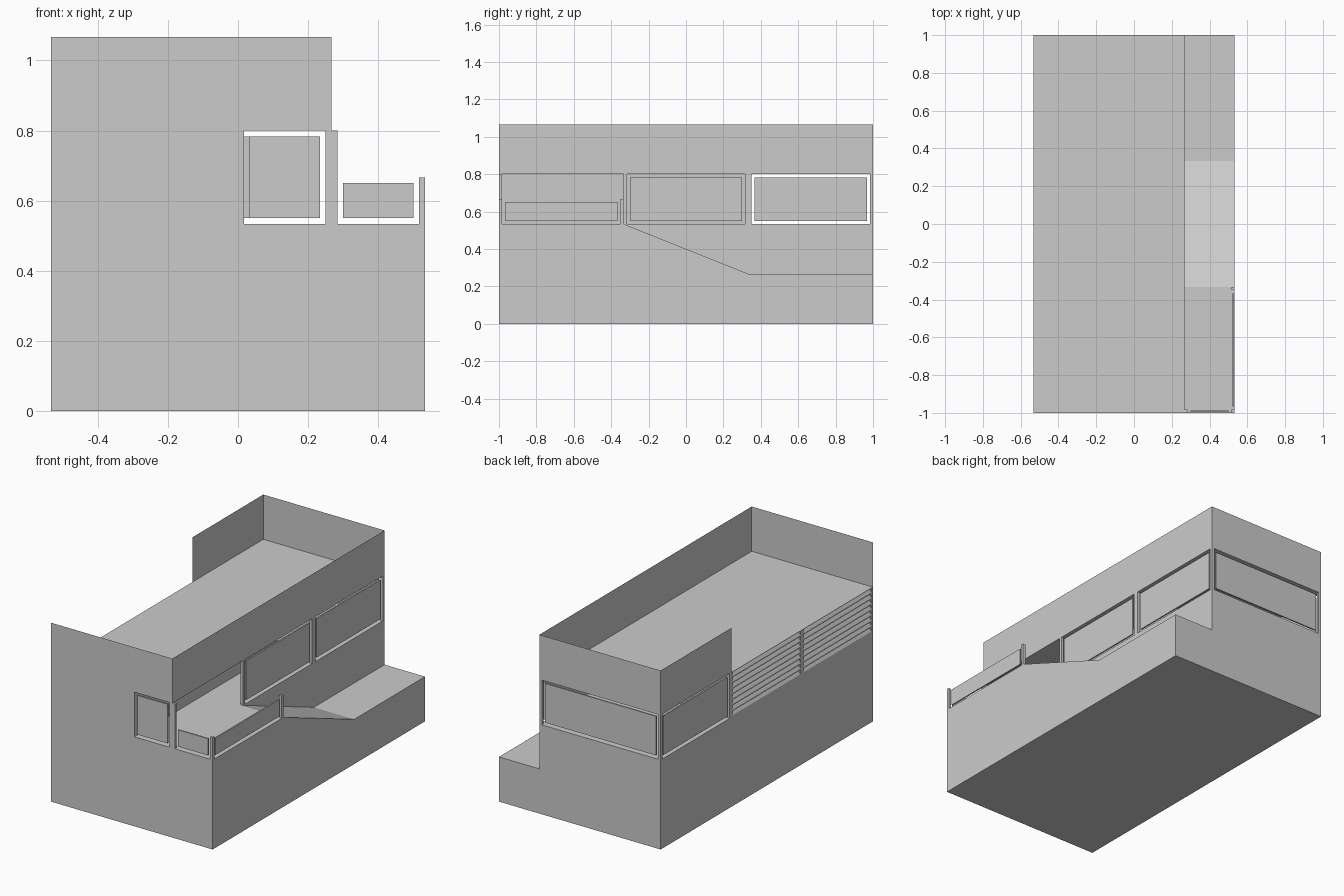
import bpy, math

if "Cube" in bpy.data.objects:
    bpy.data.objects.remove(bpy.data.objects["Cube"])

U = 0.8 / 3          # storey height and grid step
T = U / 16           # post and wall thickness
XL, XM, XR = -2 * U, U, 2 * U
Y3 = 1 / 3
Z1, Z2, Z3, Z4 = U, 2 * U, 3 * U, 4 * U


def mesh(name, verts, faces):
    me = bpy.data.meshes.new(name)
    me.from_pydata(verts, [], faces)
    ob = bpy.data.objects.new(name, me)
    bpy.context.collection.objects.link(ob)
    return ob


def prism(name, profile, x0, x1):
    """Extrude a (y, z) profile, counter-clockwise seen from +x, along x."""
    n = len(profile)
    verts = [(x, y, z) for x in (x0, x1) for y, z in profile]
    faces = [tuple(range(n))[::-1], tuple(range(n, 2 * n))]
    faces += [(i, (i + 1) % n, n + (i + 1) % n, n + i) for i in range(n)]
    return mesh(name, verts, faces)


def box(name, x0, x1, y0, y1, z0, z1):
    return prism(name, [(y0, z0), (y1, z0), (y1, z1), (y0, z1)], x0, x1)


def pane_x(name, x, y0, y1, z1):
    """Floating glass sheet inside an opening of a side wall."""
    box(name, x - T / 4, x + T / 4, y0 + T, y1 - T, Z2 + T, z1 - T)


def pane_y(name, y, x0, x1, z1):
    """Floating glass sheet inside an opening of a front or back wall."""
    box(name, x0 + T, x1 - T, y - T / 4, y + T / 4, Z2 + T, z1 - T)


# lower storeys with the ramp cut out on the right
base = box("base_block", XL, XR, -1, 1, 0, Z2)
cutter = prism("ramp_cutter", [(-Y3, Z2), (Y3, Z1), (1.2, Z1), (1.2, 1), (-Y3, 1)], XM, 0.8)
cut = base.modifiers.new("ramp", 'BOOLEAN')
cut.operation, cut.object, cut.solver = 'DIFFERENCE', cutter, 'EXACT'
bpy.context.view_layer.objects.active = base
bpy.ops.object.modifier_apply(modifier="ramp")
bpy.data.objects.remove(cutter)

# roof sheet and thin parapets, open along part of the left side
mesh("roof", [(XL, -1, Z3), (XM, -1, Z3), (XM, 1, Z3), (XL, 1, Z3)], [(0, 1, 2, 3)])
for name, a, b in (("parapet_front", (XL, -1), (XM, -1)),
                   ("parapet_right", (XM, -1), (XM, 1)),
                   ("parapet_back", (XM, 1), (XL, 1)),
                   ("parapet_left", (XL, 1), (XL, Y3))):
    mesh(name, [(*a, Z3), (*b, Z3), (*b, Z4), (*a, Z4)], [(0, 1, 2, 3)])

# closed core walls of the upper storey
box("front_wall", XL, T, -1, -1 + T, Z2, Z3)
box("core_wall_side", 0, T, -1 + T, Y3, Z2, Z3)
box("core_wall_back", XL, T, Y3, Y3 + T, Z2, Z3)

# posts of the upper storey
for i, (x, y0, y1) in enumerate((
        (XM - T, -1, -1 + T), (XM - T, -Y3, -Y3 + T), (XM - T, Y3 - T, Y3 + T),
        (XM - T, 1 - T, 1), (XL, 1 - T, 1), (XL, Y3 - T, Y3), (XL, -Y3 - T, -Y3 + T))):
    box(f"post_{i}", x, x + T, y0, y1, Z2, Z3)

# glass panes of the upper storey
pane_y("front_glass", -1 + T / 2, T, XM - T, Z3)
pane_y("back_glass", 1 - T / 2, XL + T, XM - T, Z3)
pane_x("left_glass", XL + T / 2, Y3 + T, 1 - T, Z3)
pane_x("right_glass_middle", XM - T / 2, -Y3 + T, Y3 - T, Z3)
pane_x("right_glass_back", XM - T / 2, Y3 + T, 1 - T, Z3)

# sloping louvre slats on the left side
COUNT = 8
PITCH = U / COUNT
for bay, (y0, y1) in enumerate(((-1 + T, -Y3 - T), (-Y3 + T, Y3 - T))):
    for i in range(COUNT):
        z = Z2 + i * PITCH
        slat = [(XL, z), (XL + T, z + PITCH * 0.75), (XL + T, z + PITCH), (XL, z + PITCH * 0.25)]
        verts = [(x, y, h) for y in (y0, y1) for x, h in slat]
        faces = [(0, 1, 2, 3), (7, 6, 5, 4)]
        faces += [(j, 4 + j, 4 + (j + 1) % 4, (j + 1) % 4) for j in range(4)]
        mesh(f"louvre_{bay}_{i}", verts, faces)

# terrace railing: tall wall post, two short posts, two glass panes
RZ = Z2 + U / 2
box("rail_wall_post", XM, XM + T, -1, -1 + T, Z2, Z3)
box("rail_corner_post", XR - T, XR, -1, -1 + T, Z2, RZ)
box("rail_end_post", XR - T, XR, -Y3 - T, -Y3, Z2, RZ)
pane_y("rail_glass_front", -1 + T / 2, XM + T, XR - T, RZ)
pane_x("rail_glass_side", XR - T / 2, -1 + T, -Y3 - T, RZ)
